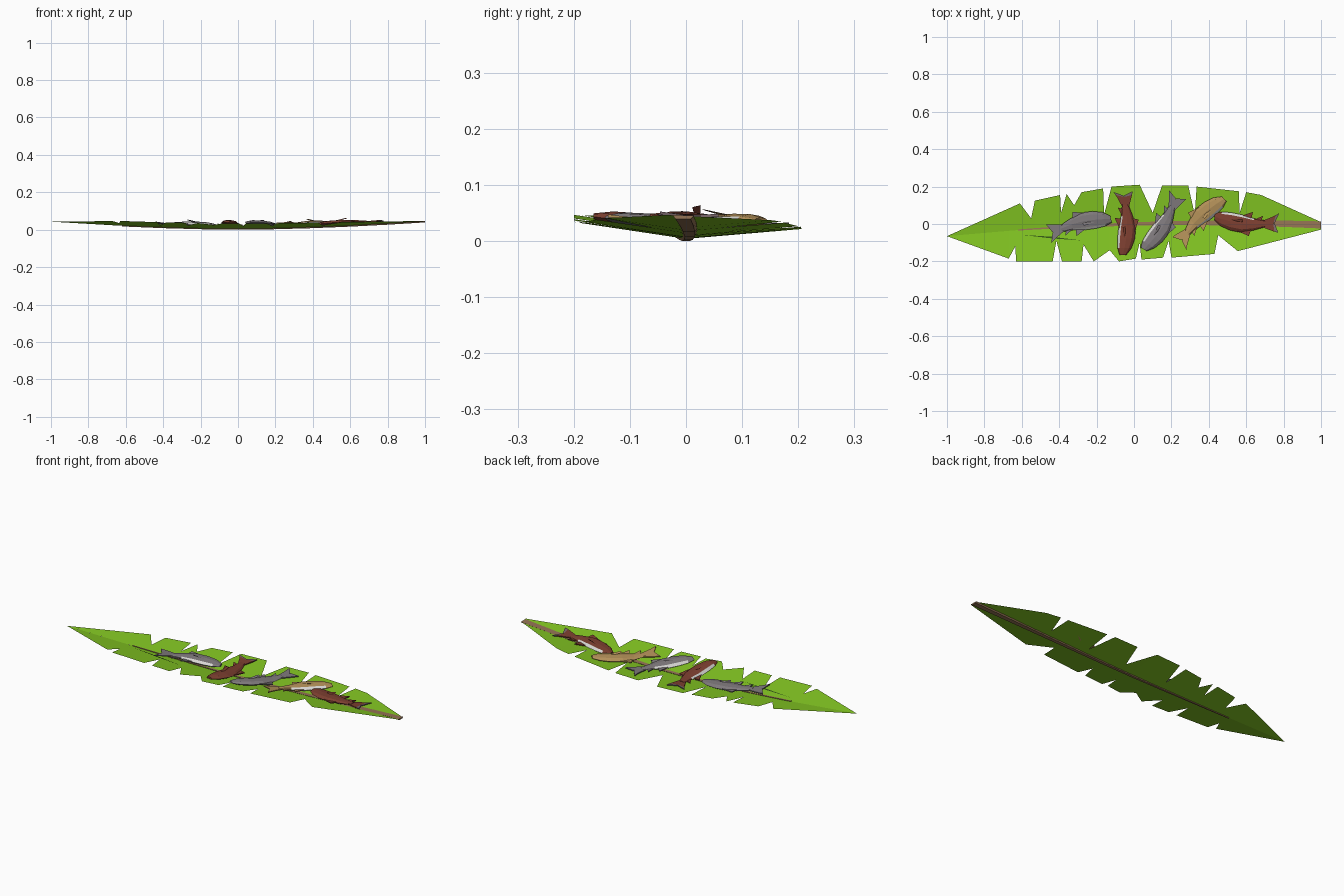
import bpy, bmesh, math

if "Cube" in bpy.data.objects:
    bpy.data.objects.remove(bpy.data.objects["Cube"])


def material(name, rgb):
    m = bpy.data.materials.new(name)
    m.diffuse_color = (*rgb, 1)
    m.use_nodes = True
    m.node_tree.nodes["Principled BSDF"].inputs["Base Color"].default_value = m.diffuse_color
    return m


GREEN = material("leaf green", (0.225, 0.56, 0.016))
DARK = material("dark green", (0.035, 0.10, 0.008))
BROWN = material("stem brown", (0.30, 0.175, 0.09))
GREY = material("grey scales", (0.21, 0.19, 0.20))
RED = material("red scales", (0.205, 0.05, 0.03))
TAN = material("tan scales", (0.45, 0.28, 0.10))
WHITE = material("pale belly", (0.68, 0.67, 0.65))
FIN = material("fin mauve", (0.20, 0.14, 0.15))


def finish(bm, name, mats):
    bmesh.ops.recalc_face_normals(bm, faces=bm.faces)
    me = bpy.data.meshes.new(name)
    bm.to_mesh(me)
    bm.free()
    for m in mats:
        me.materials.append(m)
    ob = bpy.data.objects.new(name, me)
    bpy.context.collection.objects.link(ob)
    return ob


def rib_y(x):
    return 0.03 * x - 0.035 * x * x


def leaf_z(x, y):
    # shallow dish: ends rise, sides slope up from the midrib
    d = y - rib_y(x)
    return 0.004 + 0.039 * abs(x) ** 1.7 + (0.085 * d if d > 0 else -0.15 * d)


# torn leaf halves, each a strip from the midrib to a ragged edge
BACK = [(-1, -.065), (-.61, .11), (-.55, .03), (-.53, .125), (-.395, .155), (-.39, .06),
        (-.36, .16), (-.32, .10), (-.28, .17), (-.165, .19), (-.16, .05), (-.12, .20),
        (.03, .21), (.10, .06), (.15, .205), (.29, .205), (.325, .05), (.335, .20),
        (.56, .175), (.565, .06), (.60, .17), (.68, .155), (1, .01)]
FRONT = [(-1, -.065), (-.67, -.185), (-.635, -.12), (-.63, -.20), (-.435, -.20), (-.415, -.09),
         (-.385, -.20), (-.28, -.20), (-.27, -.11), (-.215, -.20), (-.13, -.14), (-.08, -.20),
         (.01, -.185), (.03, -.10), (.04, -.19), (.155, -.18), (.185, -.09), (.20, -.18),
         (.43, -.16), (.45, -.06), (.555, -.145), (1, -.03)]
bm = bmesh.new()
for edge in (BACK, FRONT):
    cols = []
    for x, y in edge:
        r = rib_y(x)
        cols.append([bm.verts.new((x, v, leaf_z(x, v))) for v in (r, y)])
    for a, b in zip(cols, cols[1:]):
        bm.faces.new((a[0], b[0], b[1], a[1]))
bmesh.ops.remove_doubles(bm, verts=bm.verts, dist=0.0005)
leaf = finish(bm, "leaf", [GREEN])
# keep the sheet facing upward
if sum(p.normal.z for p in leaf.data.polygons) < 0:
    leaf.data.flip_normals()

# narrow slit in the front half
bm = bmesh.new()
slit = [(-.60, -.058), (-.44, -.077), (-.28, -.088), (-.44, -.068)]
bm.faces.new([bm.verts.new((x, y, leaf_z(x, y) + 0.003)) for x, y in slit])
finish(bm, "leaf_slit", [DARK])

# tapered midrib, sinking into the leaf toward its thin end
bm = bmesh.new()
rings = []
for x in (-.62, -.4, -.2, 0, .2, .4, .6, .8, 1):
    k = (x + .62) / 1.62
    w = 0.003 + 0.016 * k
    y = rib_y(x)
    z = leaf_z(x, y)
    rings.append([bm.verts.new((x, y + dy * w, z + dz))
                  for dy, dz in ((1, .0025), (-1, .0035), (-.7, -.004), (.7, -.004))])
for a, b in zip(rings, rings[1:]):
    for i in range(4):
        j = (i + 1) % 4
        bm.faces.new((a[i], a[j], b[j], b[i]))
bm.faces.new(rings[0])
bm.faces.new(rings[-1])
finish(bm, "midrib", [BROWN])

# fish sections: distance from tail, back, belly, half thickness
BODY = [(.07, .017, -.017, .006), (.13, .034, -.028, .012), (.19, .050, -.042, .017),
        (.25, .048, -.044, .017), (.30, .038, -.036, .014), (.335, .018, -.018, .006)]
ANGLES = [0, 50, 90, 135, 180, 225, 270, 310]
FINS = {  # flat fin outlines
    "tail": [(.085, .017), (.03, .040), (.02, .044), (.03, 0), (.02, -.042), (.035, -.035), (.085, -.017)],
    "tip_back": [(.02, .044), (0, .052), (.022, .003), (.03, 0)],
    "tip_belly": [(.02, -.042), (.004, -.05), (.022, -.003), (.03, 0)],
    "back": [(.225, .042), (.15, .064), (.14, .03)],
    "belly": [(.20, -.035), (.14, -.062), (.145, -.026)],
    "rear": [(.13, -.022), (.085, -.042), (.095, -.012)],
}


def make_fish(name, tail, head, scales, tip):
    bm = bmesh.new()
    dx, dy = head[0] - tail[0], head[1] - tail[1]
    s = math.hypot(dx, dy)
    dx, dy, s = dx / s, dy / s, s / .335

    def vert(u, v, z):
        # arch the back, then lay the fish along the leaf with a flatter underside
        v += 0.02 * (1 - ((u - .17) / .17) ** 2) - .010
        x = tail[0] + s * (u * dx - v * dy)
        y = tail[1] + s * (u * dy + v * dx)
        rest = 0.85 * leaf_z(x, y) + 0.019 - 0.04 * max(y, 0)
        return bm.verts.new((x, y, rest + (z if z > 0 else 0.75 * z)))

    # body with a pale belly strip on the head half
    rings = []
    for u, top, low, t in BODY:
        mid, half = (top + low) / 2, (top - low) / 2
        rings.append([vert(u, mid + half * math.cos(math.radians(a)), t * math.sin(math.radians(a)))
                      for a in ANGLES])
    for k, (a, b) in enumerate(zip(rings, rings[1:])):
        for i in range(8):
            j = (i + 1) % 8
            f = bm.faces.new((a[i], a[j], b[j], b[i]))
            if i in (3, 4) and k in (1, 2, 3):
                f.material_index = 1
    bm.faces.new(rings[0])
    bm.faces.new(rings[-1])
    # thin tail and edge fins
    for key, pts in FINS.items():
        lo = [vert(u, v, -.003) for u, v in pts]
        hi = [vert(u, v, .003) for u, v in pts]
        n = len(pts)
        faces = [bm.faces.new(lo), bm.faces.new(hi)]
        faces += [bm.faces.new((lo[i], lo[(i + 1) % n], hi[(i + 1) % n], hi[i])) for i in range(n)]
        for f in faces:
            f.material_index = 2 if key.startswith("tip") else 0
    # raised side fin
    a, b, c, d = (vert(.255, -.008, .014), vert(.19, -.020, .028),
                  vert(.185, -.006, .025), vert(.235, -.002, .012))
    for tri in ((a, b, c), (a, d, b), (a, c, d), (b, d, c)):
        bm.faces.new(tri)
    finish(bm, name, [scales, WHITE, tip])


for name, tail, head, scales, tip in (
        ("grey_fish_left", (-.46, -.045), (-.125, .035), GREY, GREY),
        ("red_fish_middle", (-.05, .175), (-.05, -.165), RED, FIN),
        ("grey_fish_middle", (.24, .155), (.06, -.14), GREY, GREY),
        ("tan_fish", (.235, -.10), (.475, .14), TAN, TAN),
        ("red_fish_right", (.775, -.003), (.43, .03), RED, FIN)):
    make_fish(name, tail, head, scales, tip)
